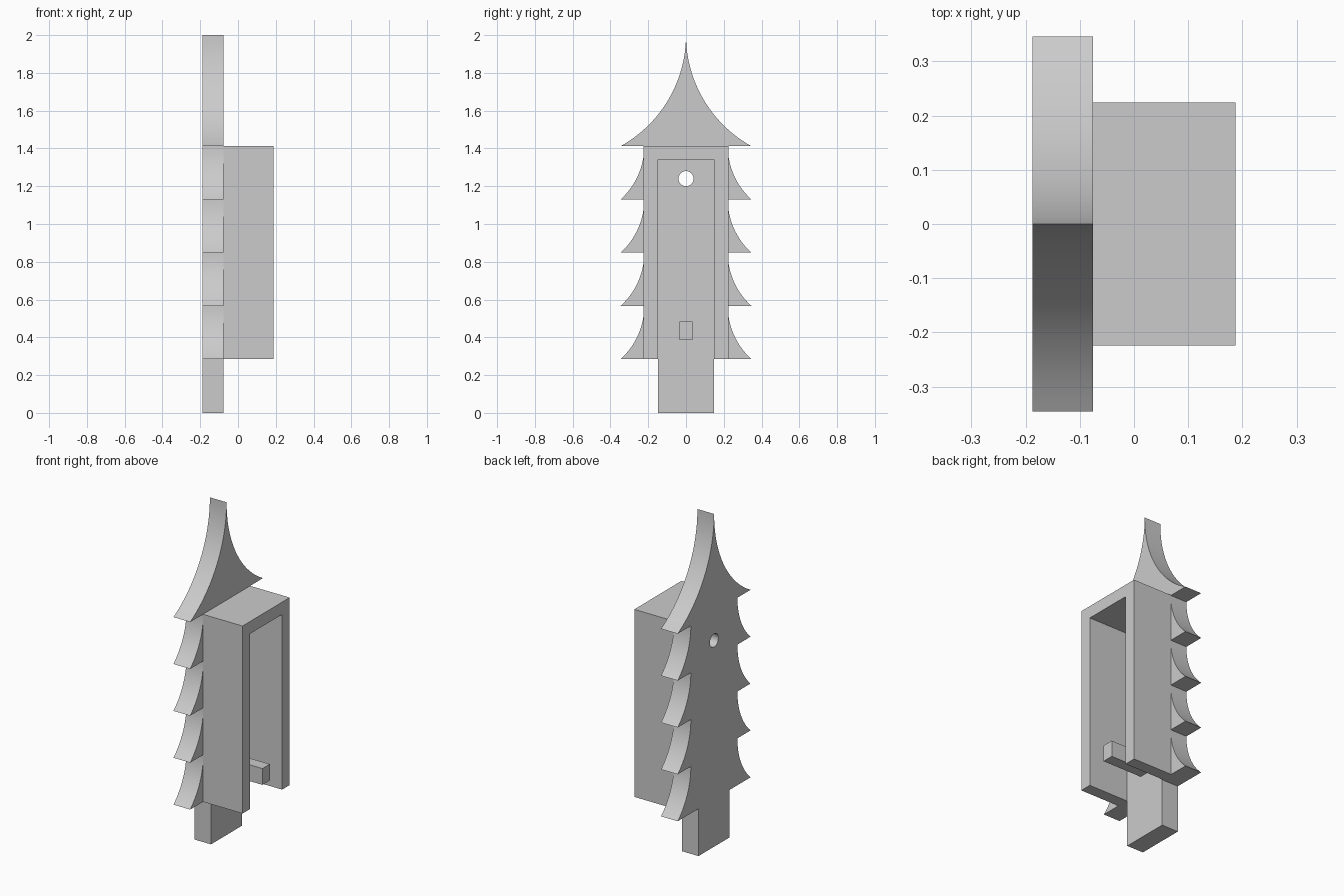
import bpy
import bmesh
import math

cube = bpy.data.objects.get("Cube")
if cube:
    bpy.data.objects.remove(cube, do_unlink=True)

grey = bpy.data.materials.new("plain grey")
grey.use_nodes = True
COLOUR = (0.6, 0.6, 0.6, 1)
grey.diffuse_color = COLOUR
grey.node_tree.nodes["Principled BSDF"].inputs["Base Color"].default_value = COLOUR

BACK, JOIN, FRONT = -0.187, -0.076, 0.187   # slab back, slab/housing joint, housing front
BASE, EAVE, TOP = 0.285, 1.412, 2.0
TIP, NECK, TRUNK = 0.346, 0.221, 0.148


def prism(name, outline, x0, x1):
    """Extrude a (y, z) outline along x."""
    bm = bmesh.new()
    face = bm.faces.new([bm.verts.new((x0, y, z)) for y, z in outline])
    ext = bmesh.ops.extrude_face_region(bm, geom=[face])
    moved = [v for v in ext["geom"] if isinstance(v, bmesh.types.BMVert)]
    bmesh.ops.translate(bm, verts=moved, vec=(x1 - x0, 0, 0))
    bmesh.ops.recalc_face_normals(bm, faces=bm.faces)
    mesh = bpy.data.meshes.new(name)
    bm.to_mesh(mesh)
    bm.free()
    mesh.materials.append(grey)
    obj = bpy.data.objects.new(name, mesh)
    bpy.context.collection.objects.link(obj)
    return obj


def bough(y0, z0, y1, z1, steps):
    """Circular arc that leaves (y0, z0) straight down and flares out to (y1, z1)."""
    dy, dz = y1 - y0, z0 - z1
    r = (dy * dy + dz * dz) / (2 * dy)
    sweep = math.asin(dz / r)
    return [(y0 + r - r * math.cos(sweep * i / steps), z0 - r * math.sin(sweep * i / steps))
            for i in range(steps + 1)]


def mirrored(half):
    """Close a half outline by mirroring it over y = 0."""
    return half + [(-y, z) for y, z in reversed(half) if y > 1e-6]


# Tree-shaped back slab: pointed crown, four tiers and trunk
half = bough(0, TOP, TIP, EAVE, 24)
tier = (EAVE - BASE) / 4
for i in range(4):
    z = EAVE - i * tier
    half += bough(NECK, z, TIP, z - tier, 14)
half += [(TRUNK, BASE), (TRUNK, 0)]
slab = prism("tree_slab", mirrored(half), BACK, JOIN)

# Round hanging hole through the slab
bpy.ops.mesh.primitive_cylinder_add(vertices=40, radius=0.04, depth=0.3,
                                    location=((BACK + JOIN) / 2, 0, 1.24),
                                    rotation=(0, math.pi / 2, 0))
cutter = bpy.context.object
cutter.name = "hole_cutter"
cutter.hide_render = True
cut = slab.modifiers.new("hanging hole", 'BOOLEAN')
cut.object = cutter
cut.solver = 'EXACT'
bpy.ops.object.select_all(action='DESELECT')
bpy.context.view_layer.objects.active = slab
slab.select_set(True)
bpy.ops.object.modifier_apply(modifier=cut.name)
bpy.data.objects.remove(cutter, do_unlink=True)
bpy.ops.object.shade_smooth_by_angle(angle=math.radians(25))

# Housing: two walls and a roof, open at the front and bottom
WALL, INNER, CEILING = 0.224, 0.152, 1.338
prism("housing", mirrored([(WALL, EAVE), (WALL, BASE), (INNER, BASE), (INNER, CEILING)][::-1]),
      JOIN, FRONT)

# Square peg inside the housing
prism("peg", mirrored([(0.035, 0.385), (0.035, 0.483)]), JOIN, FRONT)
